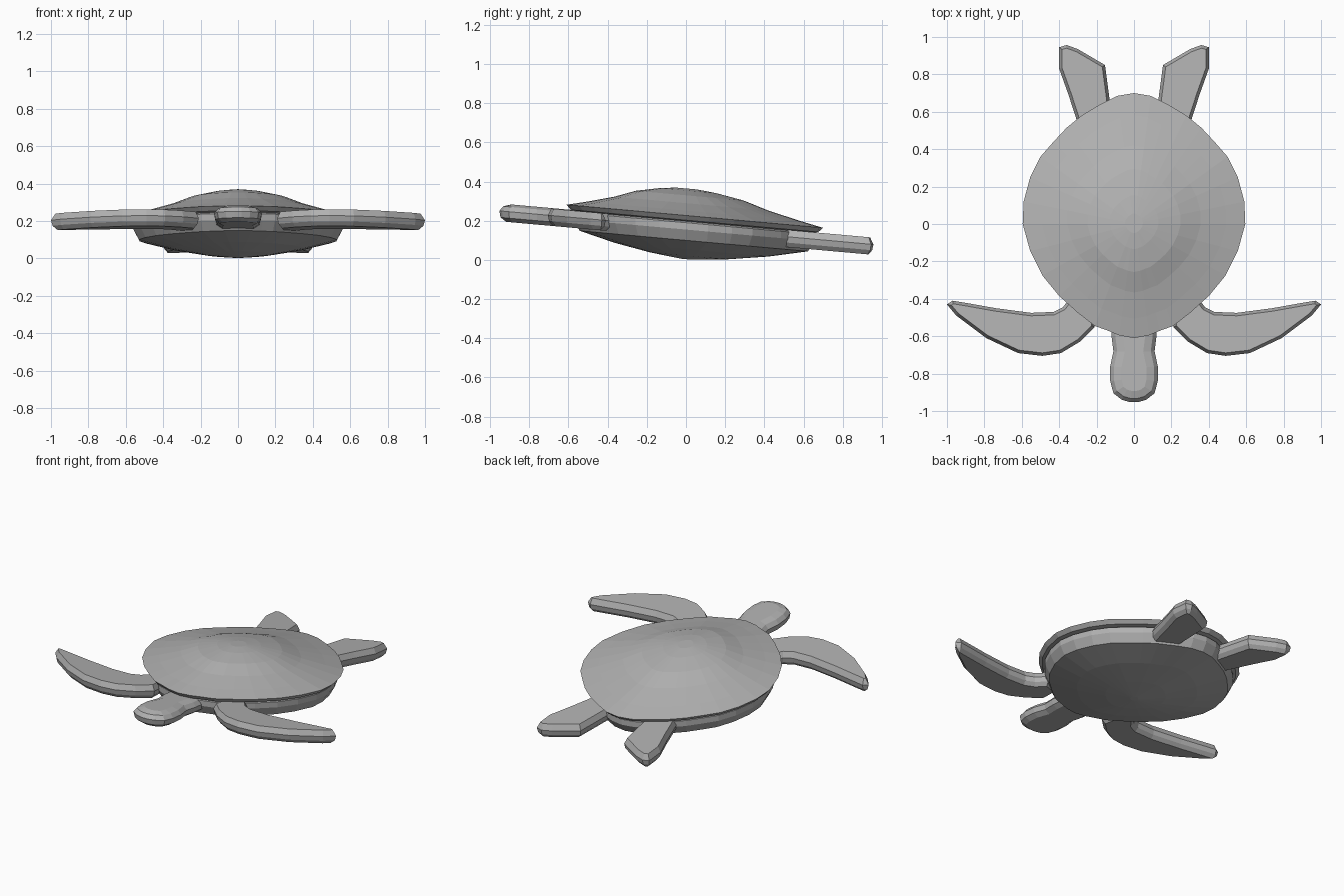
import bpy
from mathutils import Vector

if "Cube" in bpy.data.objects:
    bpy.data.objects.remove(bpy.data.objects["Cube"])

SLOPE = -0.09  # the whole animal leans nose-up

grey = bpy.data.materials.new("mid_grey")
grey.diffuse_color = (0.44, 0.44, 0.44, 1)
grey.use_nodes = True
grey.node_tree.nodes["Principled BSDF"].inputs["Base Color"].default_value = grey.diffuse_color


def make(name, rings, mirror=False):
    """Skin a stack of closed rings (bottom to top), cap the ends, lean it."""
    n = len(rings[0])
    verts = [(x, y, z + SLOPE * y) for ring in rings for x, y, z in ring]
    faces = [(k * n + i, k * n + (i + 1) % n, (k + 1) * n + (i + 1) % n, (k + 1) * n + i)
             for k in range(len(rings) - 1) for i in range(n)]
    faces.append(tuple(reversed(range(n))))
    faces.append(tuple(range((len(rings) - 1) * n, len(rings) * n)))
    mesh = bpy.data.meshes.new(name)
    mesh.from_pydata(verts, [], faces)
    mesh.update()
    mesh.materials.append(grey)
    ob = bpy.data.objects.new(name, mesh)
    bpy.context.collection.objects.link(ob)
    if mirror:
        ob.modifiers.new("Mirror", 'MIRROR')
    return ob


def inset(pts, d):
    """Shrink a counter-clockwise outline inward by d."""
    out = []
    for i, p in enumerate(pts):
        p = Vector(p)
        e1 = (p - Vector(pts[i - 1])).normalized()
        e2 = (Vector(pts[(i + 1) % len(pts)]) - p).normalized()
        n1, n2 = Vector((-e1.y, e1.x)), Vector((-e2.y, e2.x))
        m = (n1 + n2).normalized()
        out.append(p + m * d / max(0.6, m.dot(n1)))
    return out


def slab(name, pts, layers, mirror=False):
    make(name, [[(p[0], p[1], z) for p in inset(pts, d)] for d, z in layers], mirror)


def symmetric(half):
    """Close a right-hand outline (front to back) across x = 0."""
    return half + [(-x, y) for x, y in reversed(half) if x > 0]


def stack(name, outline, layers):
    make(name, [[(x * s, y * s, z) for x, y in outline] for s, z in layers])


# upper shell: shallow dome with a thin overhanging rim
shell = symmetric([(0, -.61), (.08, -.595), (.14, -.57), (.21, -.545), (.30, -.475), (.40, -.385),
                   (.49, -.275), (.555, -.145), (.595, 0), (.59, .12), (.555, .25), (.50, .36),
                   (.43, .44), (.36, .515), (.28, .58), (.18, .64), (.09, .685), (0, .70)])
stack("upper_shell", shell, [(.9, .195), (.965, .203), (1, .227), (.83, .252), (.6, .29),
                             (.42, .33), (.22, .355), (.08, .365)])

# belly: side wall and shallow bowl underneath
stack("belly", shell, [(.04, .004), (.3, .022), (.6, .055), (.89, .1), (.94, .155), (.94, .19), (.88, .21)])

limb = [(.025, .112), (.006, .135), (0, .165), (.016, .2)]

# front flippers
slab("front_flippers",
     [(.21, -.55), (.29, -.63), (.39, -.69), (.49, -.705), (.62, -.69), (.79, -.61), (.95, -.49),
      (1.0, -.43), (.97, -.41), (.88, -.425), (.74, -.45), (.55, -.475), (.43, -.47), (.38, -.445),
      (.33, -.38), (.22, -.42)], limb, True)

# rear flippers
slab("rear_flippers",
     [(.2, .42), (.27, .45), (.295, .52), (.35, .69), (.40, .83), (.40, .945), (.36, .957),
      (.30, .935), (.155, .85), (.135, .7), (.12, .58)], limb, True)

# head and neck
head = [(.12, -.42), (.12, -.60), (.11, -.68), (.127, -.76), (.127, -.84), (.11, -.905), (.065, -.94),
        (.02, -.953)]
slab("head", [(-x, y) for x, y in head] + [(x, y) for x, y in reversed(head)],
     [(.035, .112), (.006, .132), (0, .165), (.02, .19), (.06, .203)])
